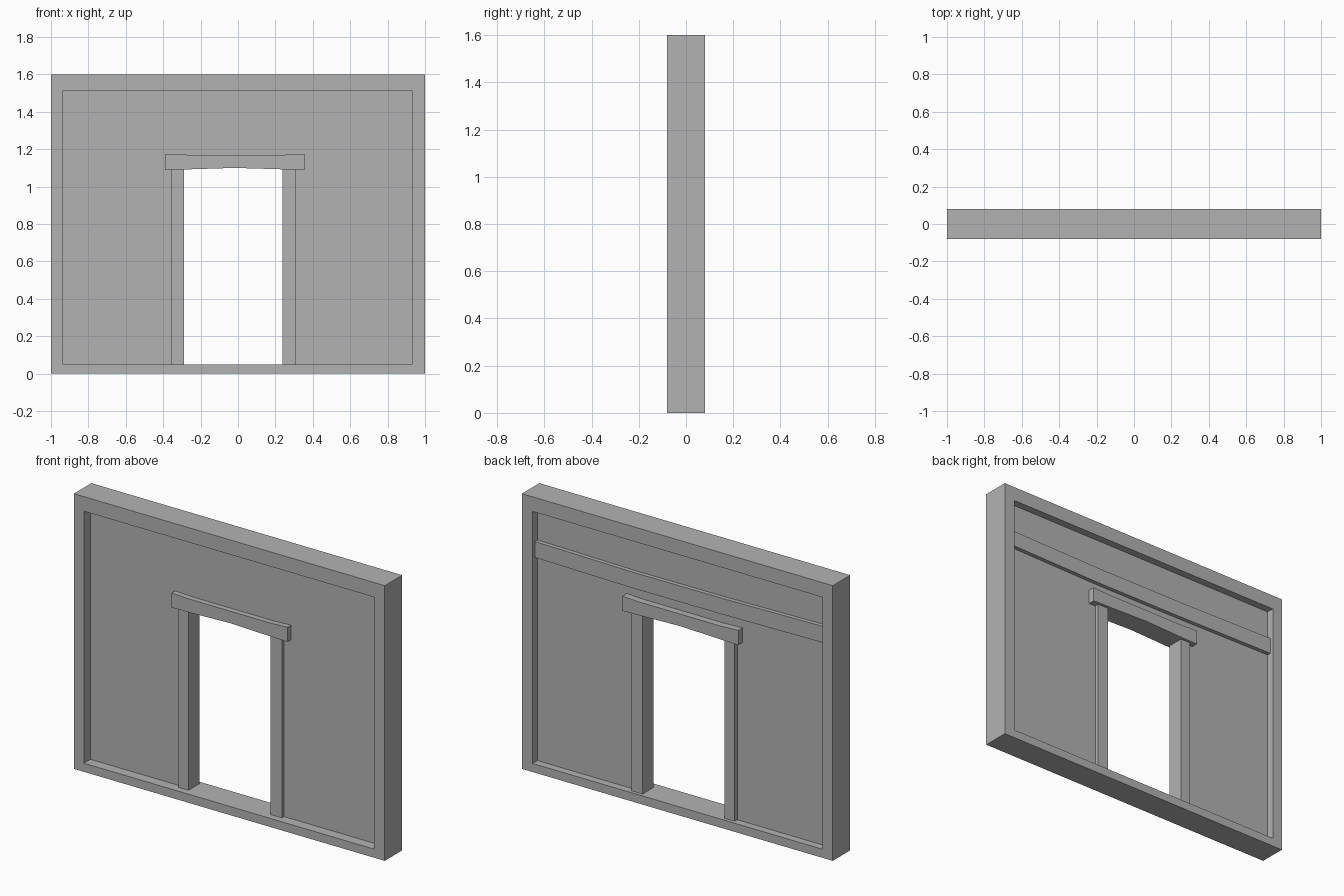
import bpy
import bmesh

cube = bpy.data.objects.get("Cube")
if cube:
    bpy.data.objects.remove(cube, do_unlink=True)

# One plain grey for the whole wall
GREY = (0.45, 0.45, 0.45, 1.0)
grey = bpy.data.materials.new("plain_grey")
grey.use_nodes = True
grey.diffuse_color = GREY
grey.node_tree.nodes["Principled BSDF"].inputs["Base Color"].default_value = GREY


def prism(name, outline, front, back):
    """Extrude an x-z outline from y = front to y = back."""
    bm = bmesh.new()
    face = bm.faces.new([bm.verts.new((x, front, z)) for x, z in outline])
    result = bmesh.ops.extrude_face_region(bm, geom=[face])
    moved = [v for v in result["geom"] if isinstance(v, bmesh.types.BMVert)]
    bmesh.ops.translate(bm, verts=moved, vec=(0, back - front, 0))
    bmesh.ops.recalc_face_normals(bm, faces=bm.faces[:])
    mesh = bpy.data.meshes.new(name)
    bm.to_mesh(mesh)
    bm.free()
    mesh.materials.append(grey)
    obj = bpy.data.objects.new(name, mesh)
    bpy.context.collection.objects.link(obj)
    return obj


def bar(name, left, right, bottom, top, front, back):
    """Straight rectangular timber."""
    outline = [(left, bottom), (right, bottom), (right, top), (left, top)]
    return prism(name, outline, front, back)


WIDTH, HEIGHT, HALF = 1.0, 1.6, 0.08
IN_L, IN_R, IN_B, IN_T = -0.935, 0.93, 0.05, 1.515
DOOR_L, DOOR_R, DOOR_T = -0.29, 0.237, 1.09
POST_L, POST_R = -0.355, 0.31

# Outer frame
bar("bottom_rail", -WIDTH, WIDTH, 0, IN_B, -HALF, HALF)
bar("top_rail", -WIDTH, WIDTH, IN_T, HEIGHT, -HALF, HALF)
bar("right_stile", -WIDTH, IN_L, IN_B, IN_T, -HALF, HALF)
bar("left_stile", IN_R, WIDTH, IN_B, IN_T, -HALF, HALF)

# Recessed wall panel with the doorway left open
prism("wall_panel", [
    (IN_L, IN_B), (POST_L, IN_B), (POST_L, DOOR_T + 0.04),
    (POST_R, DOOR_T + 0.04), (POST_R, IN_B), (IN_R, IN_B),
    (IN_R, IN_T), (IN_L, IN_T)], -0.02, 0.036)

# Door posts
bar("right_door_post", POST_L, DOOR_L, IN_B, DOOR_T + 0.005, -0.04, 0.06)
bar("left_door_post", DOOR_R, POST_R, IN_B, DOOR_T + 0.005, -0.04, 0.06)

# Lintel, slightly hollowed along its underside
prism("door_lintel", [
    (-0.39, 1.09), (-0.27, 1.092), (-0.02, 1.1), (0.25, 1.092),
    (0.355, 1.09), (0.355, 1.175), (0.25, 1.17), (-0.27, 1.17),
    (-0.39, 1.175)], -0.052, 0.076)

# Slightly sagging cross beam on the back
prism("back_beam", [
    (IN_L, 1.24), (-0.3, 1.232), (0.3, 1.23), (IN_R, 1.24),
    (IN_R, 1.333), (0.3, 1.323), (-0.3, 1.325), (IN_L, 1.335)], 0.03, 0.06)
